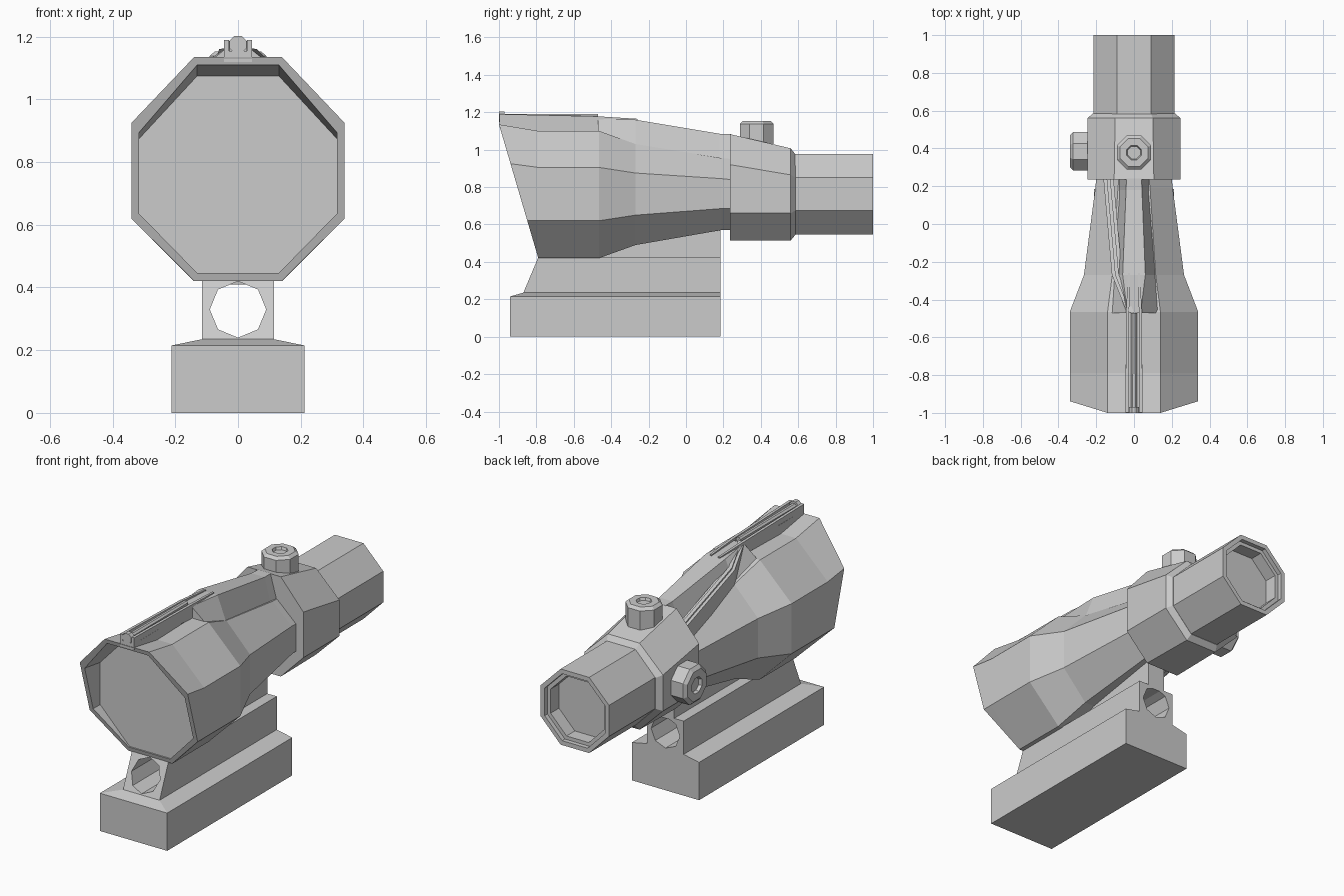
import bpy, bmesh, math
from mathutils import Matrix, Vector

if "Cube" in bpy.data.objects:
    bpy.data.objects.remove(bpy.data.objects["Cube"], do_unlink=True)

GREY = (0.6, 0.6, 0.6, 1)
mat = bpy.data.materials.new("plain_grey")
mat.use_nodes = True
mat.diffuse_color = GREY
mat.node_tree.nodes["Principled BSDF"].inputs["Base Color"].default_value = GREY


def loft(name, rings):
    """Skin equal-length rings of points and cap both ends."""
    bm = bmesh.new()
    rows = [[bm.verts.new(p) for p in ring] for ring in rings]
    n = len(rows[0])
    for a, b in zip(rows, rows[1:]):
        for i in range(n):
            j = (i + 1) % n
            bm.faces.new((a[i], a[j], b[j], b[i]))
    bm.faces.new(rows[0])
    bm.faces.new(rows[-1])
    bmesh.ops.remove_doubles(bm, verts=bm.verts, dist=0.0005)
    bmesh.ops.recalc_face_normals(bm, faces=bm.faces)
    me = bpy.data.meshes.new(name)
    bm.to_mesh(me)
    bm.free()
    me.materials.append(mat)
    ob = bpy.data.objects.new(name, me)
    bpy.context.collection.objects.link(ob)
    return ob


def octagon(y, half, flat, top, upper, lower, bottom, slant=False):
    """Tube section; a slanted one lies in the raked front plane."""
    right = [(flat, top), (half, upper), (half, lower), (flat, bottom)]
    pts = right + [(-x, z) for x, z in reversed(right)]
    return [(x, -1 + (1.135 - z) * 0.294 if slant else y, z) for x, z in pts]


def box_ring(y, low, high, z0, z1):
    return [(-low, y, z0), (low, y, z0), (high, y, z1), (-high, y, z1)]


def turned(name, steps, matrix, sides=8):
    """Faceted round part from (radius, height) steps."""
    rings = []
    for r, h in steps:
        angles = [(i + 0.5) * math.tau / sides for i in range(sides)]
        rings.append([matrix @ Vector((r * math.cos(a), r * math.sin(a), h)) for a in angles])
    return loft(name, rings)


# Flared front tube with recessed front lens
loft("main_body", [
    octagon(-0.79, 0.315, 0.13, 1.075, 0.875, 0.635, 0.446),
    octagon(0, 0.315, 0.13, 1.11, 0.895, 0.635, 0.446, True),
    octagon(0, 0.34, 0.14, 1.135, 0.925, 0.62, 0.421, True),
    octagon(-0.79, 0.34, 0.14, 1.1, 0.905, 0.62, 0.42),
    octagon(-0.465, 0.34, 0.14, 1.1, 0.905, 0.62, 0.42),
    octagon(-0.27, 0.265, 0.115, 1.03, 0.875, 0.65, 0.49),
    octagon(0.19, 0.205, 0.085, 0.955, 0.845, 0.685, 0.57),
    octagon(0.24, 0.2, 0.08, 0.95, 0.84, 0.685, 0.57)])

# Adjustment housing
loft("rear_housing", [
    octagon(0.235, 0.247, 0.105, 1.083, 0.92, 0.66, 0.515),
    octagon(0.56, 0.247, 0.1, 1.007, 0.865, 0.66, 0.515),
    octagon(0.585, 0.217, 0.09, 0.975, 0.85, 0.675, 0.545)])

# Eyepiece with stepped recess
loft("eyepiece", [
    octagon(0.57, 0.215, 0.09, 0.978, 0.852, 0.675, 0.547),
    octagon(1, 0.215, 0.09, 0.978, 0.852, 0.675, 0.547),
    octagon(1, 0.19, 0.08, 0.953, 0.842, 0.685, 0.572),
    octagon(0.975, 0.19, 0.08, 0.953, 0.842, 0.685, 0.572),
    octagon(0.975, 0.17, 0.07, 0.933, 0.832, 0.695, 0.592),
    octagon(0.9, 0.17, 0.07, 0.933, 0.832, 0.695, 0.592)])

# Raised spine running back to the housing
loft("top_spine", [
    box_ring(-0.47, 0.13, 0.035, 1.09, 1.165),
    box_ring(-0.27, 0.115, 0.06, 1.02, 1.16),
    box_ring(0.18, 0.08, 0.042, 0.94, 1.085),
    box_ring(0.24, 0.08, 0.04, 0.94, 1.083)])

# Sight rail with a light fibre between two walls
loft("rail_base", [box_ring(-0.998, 0.045, 0.045, 1.12, 1.155),
                   box_ring(-0.79, 0.045, 0.045, 1.09, 1.155),
                   box_ring(-0.26, 0.03, 0.03, 1.02, 1.15)])
for side, label in ((1, "left"), (-1, "right")):
    ends = [box_ring(-0.998, 0.008, 0.008, 1.13, 1.19),
            box_ring(-0.47, 0.008, 0.008, 1.1, 1.178),
            box_ring(-0.26, 0.006, 0.006, 1.09, 1.165)]
    loft(label + "_rail_wall",
         [[(x + side * off, y, z) for x, y, z in r] for r, off in zip(ends, (0.037, 0.034, 0.026))])
fibre = Matrix.Translation((0, -1, 1.175)) @ Matrix.Rotation(-math.pi / 2, 4, "X")
turned("rail_fibre", [(0.03, 0), (0.03, 0.03), (0.018, 0.03), (0.016, 0.53)], fibre)

# Side channel leaving the rail and following the body
path = [(-0.01, -0.47, 1.165), (-0.09, -0.27, 1.11), (-0.135, 0.24, 0.985)]
for name, half, lift in (("side_channel", 0.027, 0), ("side_fibre", 0.01, 0.009)):
    loft(name, [[(x - half, y, z - 0.1), (x + half, y, z - 0.1),
                 (x + half, y, z + lift), (x - half, y, z + lift)] for x, y, z in path])

# Adjustment knobs with dimpled caps
knob = [(0.098, 0), (0.098, 0.075), (0.08, 0.09), (0.042, 0.09), (0.036, 0.075)]
top_turn = Matrix.Translation((0, 0.378, 1.03))
turned("top_knob", [(r, h if h == 0 else h + 0.033) for r, h in knob], top_turn)
side_turn = Matrix.Translation((-0.24, 0.385, 0.765)) @ Matrix.Rotation(-math.pi / 2, 4, "Y")
turned("side_knob", [(r * 1.13, h * 1.1) for r, h in knob], side_turn)


# Mount: rail clamp, pierced riser and neck
def slab(half, y0, z):
    return [(-half, y0, z), (half, y0, z), (half, 0.185, z), (-half, 0.185, z)]


loft("mount_base", [slab(0.212, -0.94, 0), slab(0.212, -0.94, 0.215), slab(0.115, -0.87, 0.235)])
riser = loft("mount_riser", [slab(0.115, -0.87, 0.234), slab(0.115, -0.79, 0.424)])
loft("mount_neck", [[(x, -0.5, 0.41), (x, 0.185, 0.41), (x, 0.185, 0.6), (x, -0.27, 0.51)]
                    for x in (-0.055, 0.055)])
bore = Matrix.Translation((0, -1, 0.33)) @ Matrix.Rotation(-math.pi / 2, 4, "X") \
    @ Matrix.Rotation(math.pi / 8, 4, "Z")
cutter = turned("bore_cutter", [(0.09, 0), (0.09, 1.4)], bore)
cut = riser.modifiers.new("bore", "BOOLEAN")
cut.operation = "DIFFERENCE"
cut.solver = "EXACT"
cut.object = cutter
bpy.context.view_layer.objects.active = riser
bpy.ops.object.modifier_apply(modifier=cut.name)
bpy.data.objects.remove(cutter, do_unlink=True)
